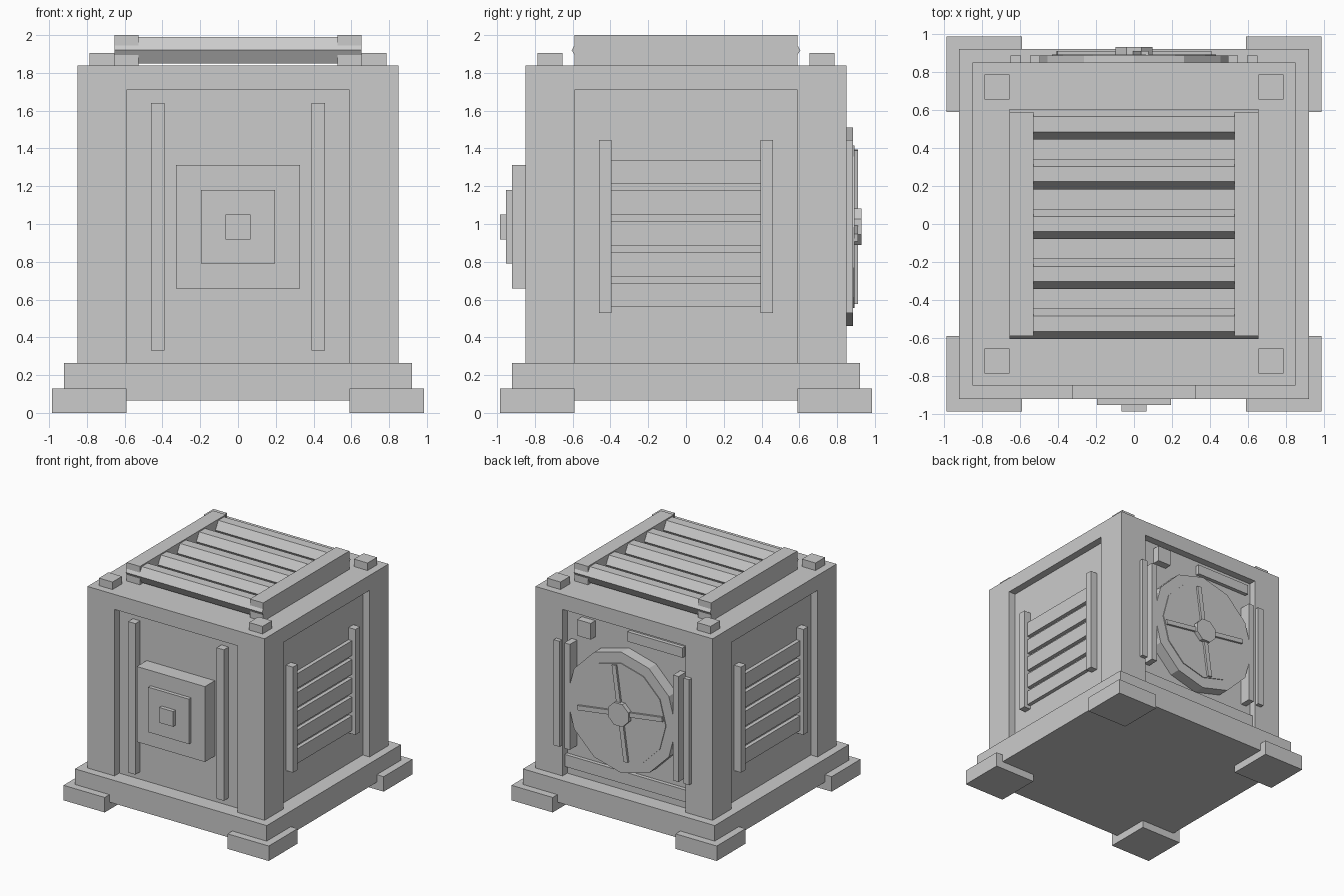
import bpy, bmesh, math
from mathutils import Matrix

if "Cube" in bpy.data.objects:
    bpy.data.objects.remove(bpy.data.objects["Cube"])

grey = bpy.data.materials.new("plain_grey")
grey.diffuse_color = (0.6, 0.6, 0.6, 1)
grey.use_nodes = True
grey.node_tree.nodes["Principled BSDF"].inputs["Base Color"].default_value = grey.diffuse_color


def finish(name, bm):
    bmesh.ops.recalc_face_normals(bm, faces=bm.faces)
    me = bpy.data.meshes.new(name)
    bm.to_mesh(me)
    bm.free()
    me.materials.append(grey)
    ob = bpy.data.objects.new(name, me)
    bpy.context.collection.objects.link(ob)
    return ob


def box(name, x, y, z):
    """Box from (min, max) ranges."""
    bm = bmesh.new()
    bmesh.ops.create_cube(bm, size=1)
    for v in bm.verts:
        v.co = [r[0] if c < 0 else r[1] for c, r in zip(v.co, (x, y, z))]
    return finish(name, bm)


def prism(name, sides, radius, centre, depth, axis, start=0.0):
    """Solid prism along X or Y."""
    bm = bmesh.new()
    bmesh.ops.create_cone(bm, cap_ends=True, segments=sides, radius1=radius,
                          radius2=radius, depth=depth)
    turn = Matrix.Rotation(math.pi / 2, 4, 'Y' if axis == 'X' else 'X')
    bm.transform(Matrix.Translation(centre) @ turn @ Matrix.Rotation(start, 4, 'Z'))
    return finish(name, bm)


def span(s, a, b):
    return tuple(sorted((s * a, s * b)))


# Base plate, feet and top studs
box("base_plate", (-.92, .92), (-.92, .92), (.065, .265))
for sx in (-1, 1):
    for sy in (-1, 1):
        box("foot", span(sx, .59, .985), span(sy, .59, .985), (0, .13))
        box("top_stud", span(sx, .655, .785), span(sy, .655, .785), (1.84, 1.905))
        box("corner_column", span(sx, .59, .85), span(sy, .59, .85), (.265, 1.71))

# Body core and roof slab; the columns leave a recessed panel on each side
box("body_core", (-.785, .785), (-.785, .785), (.265, 1.71))
box("roof_slab", (-.85, .85), (-.85, .85), (1.71, 1.84))

# Roof grille: two rails and five hexagonal bars
for s in (-1, 1):
    box("roof_rail", span(s, .528, .655), (-.59, .59), (1.84, 2))
for i in range(5):
    prism("roof_bar", 6, .08, (0, (i - 2) * .2625, 1.92), 1.31, 'X')

# Front: two strips and stepped block
for s in (-1, 1):
    box("front_strip", span(s, .39, .46), (-.85, -.78), (.33, 1.64))
for name, r, y in (("front_block", .327, -.92), ("front_plate", .195, -.952),
                   ("front_knob", .066, -.985)):
    box(name, (-r, r), (y, -.78), (.985 - r, .985 + r))

# Sides: louvres between posts
for s in (-1, 1):
    for t in (-1, 1):
        box("louvre_post", span(s, .78, .85), span(t, .395, .46), (.53, 1.445))
    for i in range(5):
        z = .56 + i * .163
        box("louvre_slat", span(s, .78, .818), (-.4, .4), (z, z + .128))

# Back: fan housing, disc, spokes and hub
prism("fan_housing", 12, .525, (0, .8325, .985), .105, 'Y')
prism("fan_disc", 12, .43, (0, .84, .985), .104, 'Y')
for k in range(2):
    spoke = box("fan_spoke", (-.41, .41), (-.03, .03), (-.02, .02))
    spoke.data.transform(Matrix.Translation((0, .88, .985))
                         @ Matrix.Rotation(math.radians(8 + 90 * k), 4, 'Y'))
prism("fan_hub", 8, .105, (0, .88, .985), .1, 'Y', math.pi / 8)

# Back: posts, small box, vent bar and lower bar
for s in (-1, 1):
    box("fan_inner_post", span(s, .495, .548), (.78, .885), (.53, 1.445))
    box("fan_outer_post", span(s, .595, .65), (.78, .885), (.53, 1.445))
box("switch_box", (.32, .45), (.78, .85), (1.52, 1.66))
box("vent_bar", (-.54, -.01), (.78, .818), (1.58, 1.665))
box("lower_bar", (-.59, .59), (.78, .818), (.335, .44))
